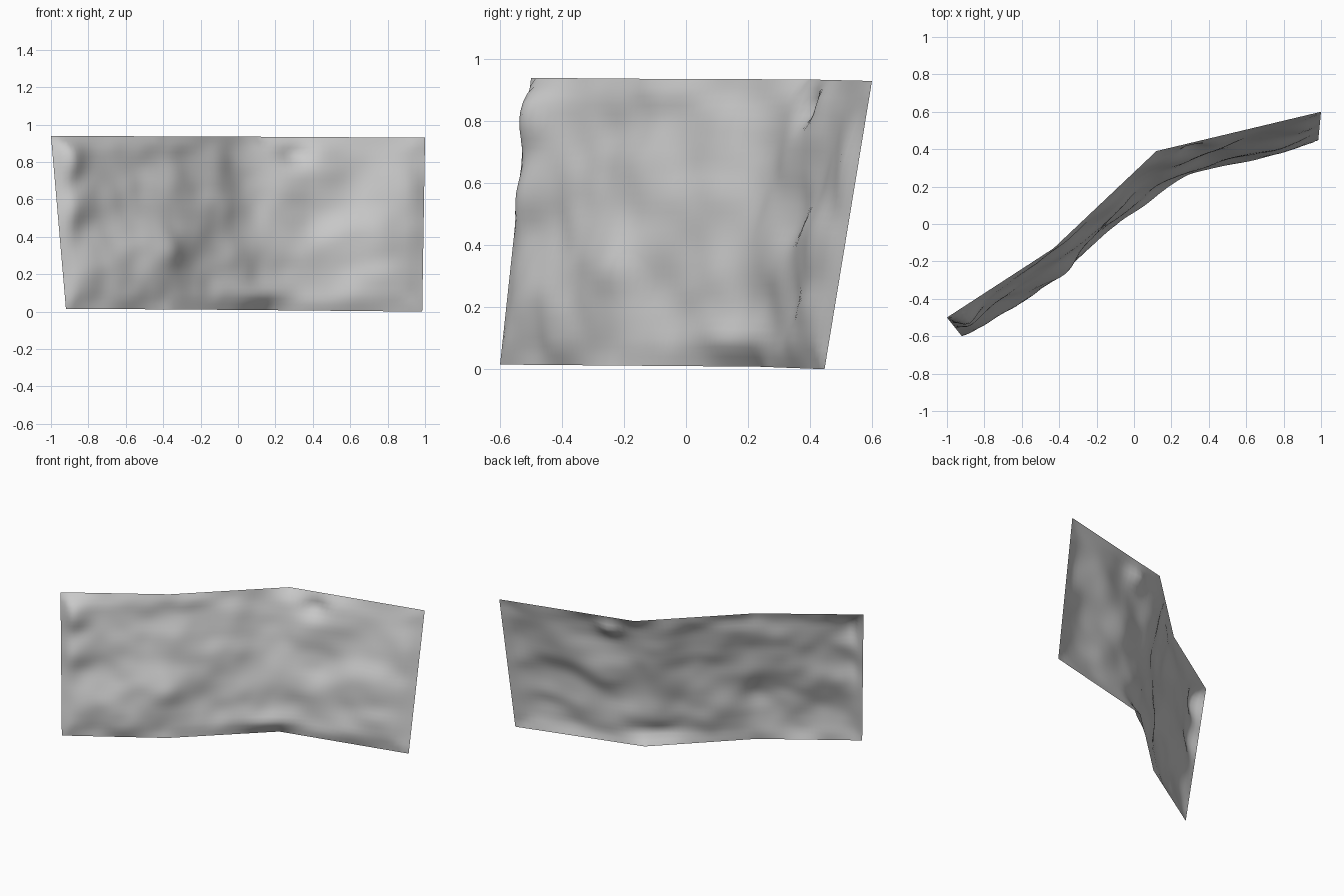
import bpy, bmesh, math
from mathutils import Vector, noise

if "Cube" in bpy.data.objects:
    bpy.data.objects.remove(bpy.data.objects["Cube"])

# Bent rim lines of the leaning rock face
TOP = [Vector(p) for p in ((-1, -.5, .94), (-.43, -.13, .937), (.12, .39, .935), (1, .6, .93))]
BOTTOM = [Vector(p) for p in ((-.92, -.6, .015), (-.365, -.248, .012), (.148, .238, .008), (.985, .447, 0))]
NU, NV = 72, 32

# Main bulges and hollows: position along (0..3), height (0..1), depth, spread along, spread up
BUMPS = [(.98, .33, .05, .2, .15), (.5, .25, .025, .2, .15), (.1, .85, .045, .15, .12),
         (.12, .58, .035, .15, .1), (1.9, .08, .03, .3, .08), (1.5, .85, .02, .15, .1),
         (2.2, .9, -.045, .1, .07), (2.75, .3, .04, .22, .25), (2.0, .4, .015, .3, .2)]


def along(line, t):
    t = max(0, min(t, 3))
    i = min(int(t), 2)
    return line[i].lerp(line[i + 1], t - i)


def rounded(line, t):
    # average over a short span to soften the two bends
    w = min(.3, t, 3 - t)
    return sum((along(line, t + w * k / 4) for k in range(-4, 5)), Vector()) / 9


def relief(t, v):
    d = .018
    for bt, bv, a, st, sv in BUMPS:
        d += a * math.exp(-((t - bt) / st) ** 2 - ((v - bv) / sv) ** 2)
    q = Vector((t * 2.6, v * 4.2, 3.7))
    return d + .032 * noise.noise(q) + .007 * noise.noise(q * 2.1)


# Rock face sheet, rim kept straight
bm = bmesh.new()
grid = []
for j in range(NV + 1):
    v = j / NV
    row = []
    for i in range(NU + 1):
        t = 3 * i / NU
        lo, hi = along(BOTTOM, t), along(TOP, t)
        edge = min(1, min(v, 1 - v) / .1, min(t, 3 - t) / .12)
        fade = math.sin(edge * math.pi / 2)
        p = lo.lerp(hi, v).lerp(rounded(BOTTOM, t).lerp(rounded(TOP, t), v), fade)
        tangent = rounded(TOP, min(t + .2, 3)) - rounded(TOP, max(t - .2, 0))
        normal = tangent.cross(hi - lo).normalized()
        row.append(bm.verts.new(p + normal * relief(t, v) * fade))
    grid.append(row)
for j in range(NV):
    for i in range(NU):
        f = bm.faces.new((grid[j][i], grid[j][i + 1], grid[j + 1][i + 1], grid[j + 1][i]))
        f.smooth = True
mesh = bpy.data.meshes.new("rock_wall")
bm.to_mesh(mesh)
bm.free()
bpy.context.collection.objects.link(bpy.data.objects.new("rock_wall", mesh))
